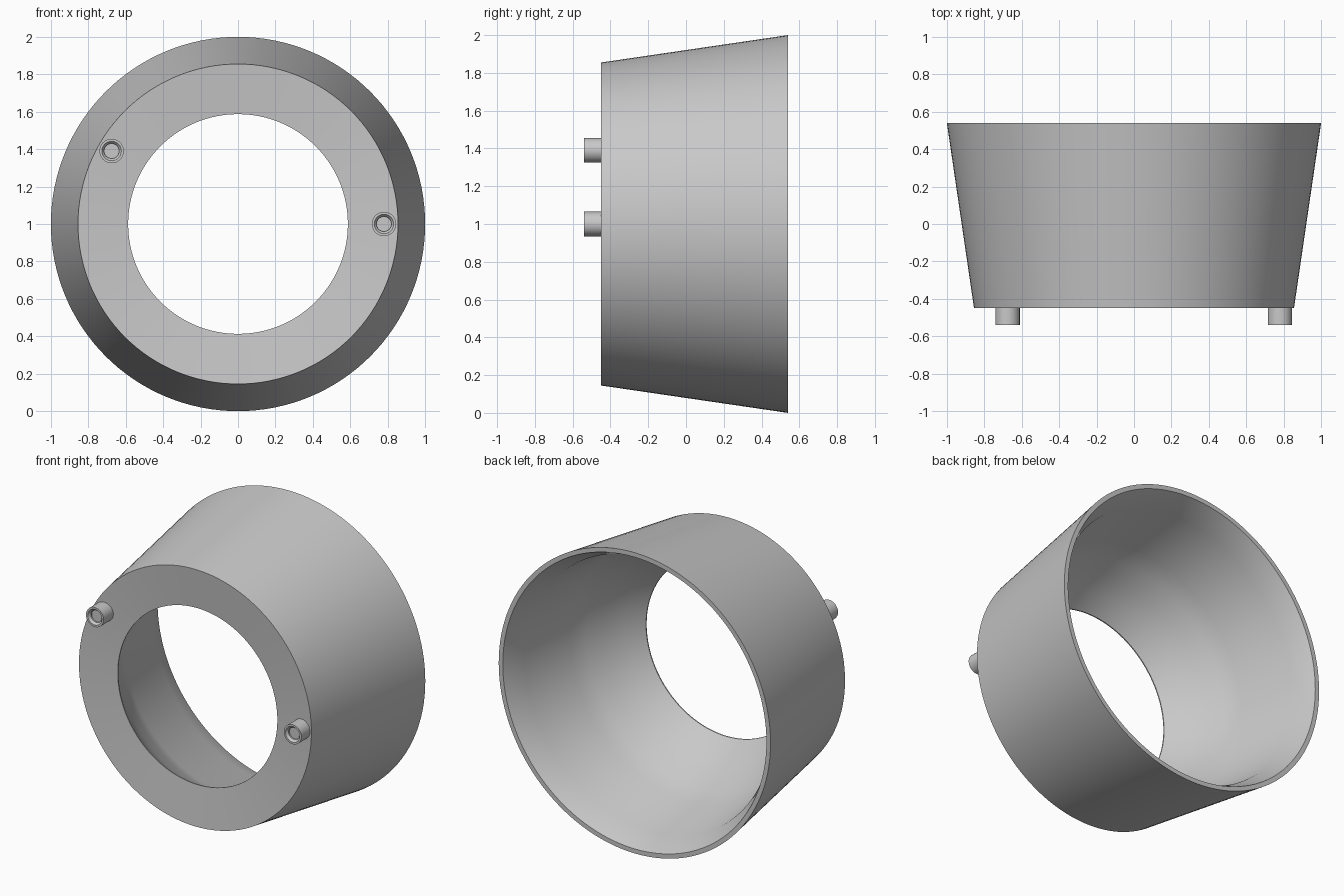
import bpy
import bmesh
from math import cos, sin, pi, radians

cube = bpy.data.objects.get("Cube")
if cube:
    bpy.data.objects.remove(cube, do_unlink=True)

COLOUR = (0.58, 0.58, 0.58, 1)
grey = bpy.data.materials.new("plain grey")
grey.use_nodes = True
grey.diffuse_color = COLOUR
grey.node_tree.nodes["Principled BSDF"].inputs["Base Color"].default_value = COLOUR


def lathe(name, profile, centre, segments, closed):
    """Spin (radius, y) points around the y axis through centre (x, z)."""
    bm = bmesh.new()
    rings = []
    for r, y in profile:
        rings.append([bm.verts.new((r * cos(2 * pi * i / segments), y,
                                    r * sin(2 * pi * i / segments)))
                      for i in range(segments)])
    pairs = list(zip(rings, rings[1:]))
    if closed:
        pairs.append((rings[-1], rings[0]))
    else:
        bm.faces.new(rings[0])
        bm.faces.new(rings[-1])
    for a, b in pairs:
        for i in range(segments):
            j = (i + 1) % segments
            bm.faces.new((a[i], a[j], b[j], b[i]))
    bmesh.ops.recalc_face_normals(bm, faces=bm.faces)
    mesh = bpy.data.meshes.new(name)
    bm.to_mesh(mesh)
    bm.free()
    mesh.materials.append(grey)
    obj = bpy.data.objects.new(name, mesh)
    obj.location = (centre[0], 0, centre[1])
    bpy.context.collection.objects.link(obj)
    bpy.ops.object.select_all(action='DESELECT')
    obj.select_set(True)
    bpy.context.view_layer.objects.active = obj
    bpy.ops.object.shade_smooth_by_angle(angle=radians(30))
    return obj


# Tapered housing: slightly dished front, outer cone, thin back rim,
# bevelled mouth, near-straight band and a bowl that closes in to the front hole
FRONT, BACK = -0.45, 0.54
housing = [(0.587, -0.425), (0.855, FRONT), (1.0, BACK), (0.97, BACK),
           (0.905, 0.395), (0.85, 0.0), (0.80, -0.10), (0.745, -0.21),
           (0.67, -0.325), (0.587, -0.418)]
lathe("tapered_housing", housing, (0, 1), 128, True)

# Two hollow pegs on the front face, countersunk at the tip
peg = [(0.065, FRONT + 0.02), (0.065, -0.54), (0.052, -0.54),
       (0.04, -0.525), (0.04, -0.515)]
for side, angle in (("left", 0), ("right", 150)):
    a = radians(angle)
    lathe(side + "_peg", peg, (0.78 * cos(a), 1 + 0.78 * sin(a)), 32, False)
